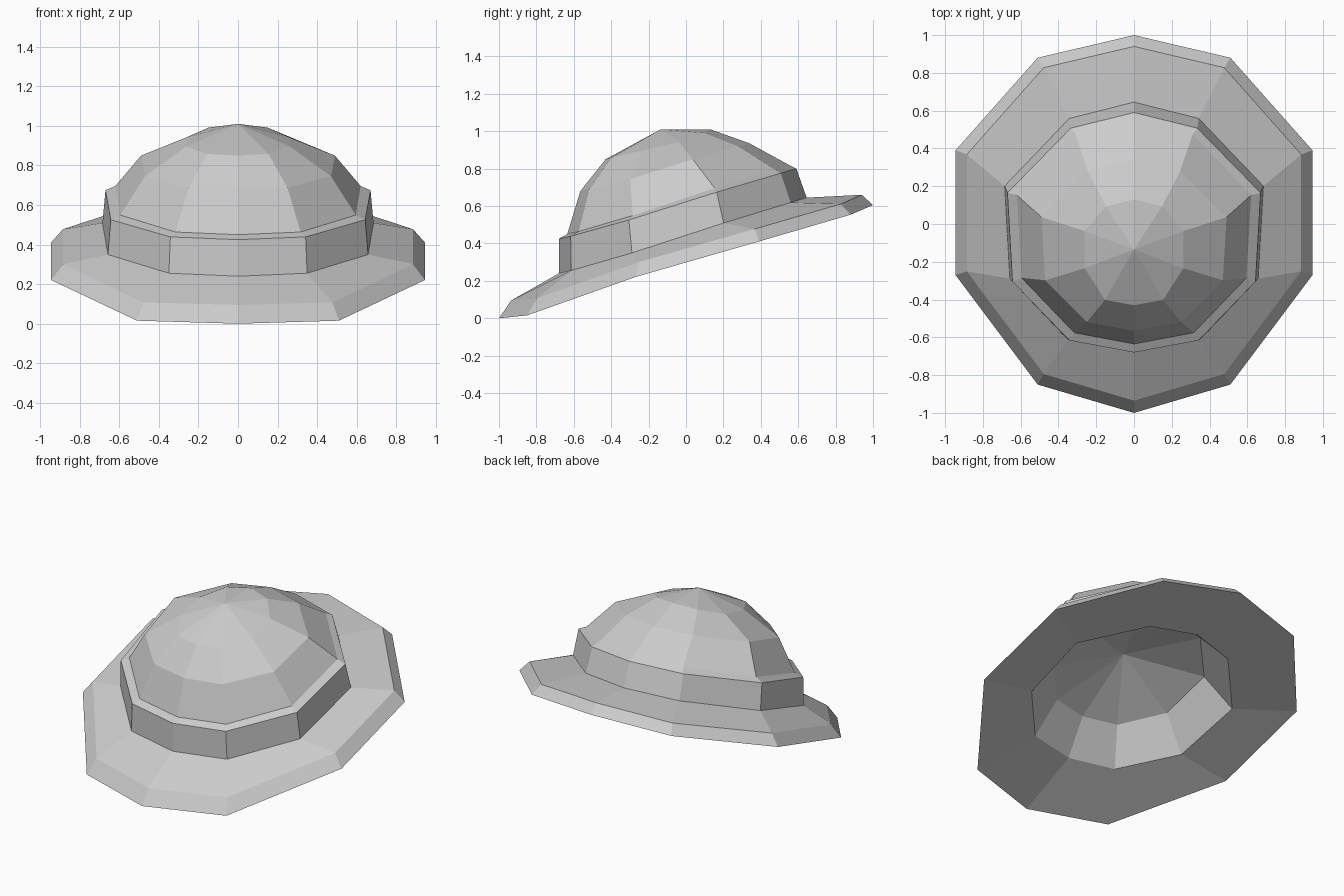
import bpy
import bmesh

if "Cube" in bpy.data.objects:
    bpy.data.objects.remove(bpy.data.objects["Cube"], do_unlink=True)

GREY = (0.6, 0.6, 0.6, 1)
felt = bpy.data.materials.new("grey_felt")
felt.use_nodes = True
felt.diffuse_color = GREY
felt.node_tree.nodes["Principled BSDF"].inputs["Base Color"].default_value = GREY

# Half outlines from front to back: side factor, depth factor, sag
BRIM = [(0, -1, 0), (.54, -.85, -.03), (1, -.27, 0),
        (1, .39, -.01), (.54, .88, -.015), (0, 1, 0)]
CROWN = [(0, -1, 0), (.51, -.9, -.005), (.96, -.41, -.01),
         (1, .33, 0), (.5, .87, 0), (0, 1, 0)]
CAP = [(0, -1, 0), (.56, -.9, 0), (.95, -.3, -.01),
       (.95, .4, -.02), (.54, .87, -.008), (0, 1, 0)]


def ring(outline, half_width, front, back):
    """Ten-sided tilted ring through a front and a back point (y, z)."""
    (front_y, front_z), (back_y, back_z) = front, back
    half = []
    for side, depth, sag in outline:
        t = (depth + 1) / 2
        half.append((side * half_width,
                     front_y + t * (back_y - front_y),
                     front_z + t * (back_z - front_z) + sag))
    mirrored = [(-x, y, z) for x, y, z in reversed(half[1:-1])]
    return half + mirrored


def build(name, rings, apex=None):
    """Join consecutive rings with quads, closing with a fan at the apex."""
    bm = bmesh.new()
    loops = [[bm.verts.new(p) for p in r] for r in rings]
    count = len(loops[0])
    for low, high in zip(loops, loops[1:]):
        for i in range(count):
            j = (i + 1) % count
            bm.faces.new((low[i], low[j], high[j], high[i]))
    if apex:
        tip = bm.verts.new(apex)
        for i in range(count):
            bm.faces.new((loops[-1][i], loops[-1][(i + 1) % count], tip))
    mesh = bpy.data.meshes.new(name)
    bm.to_mesh(mesh)
    bm.free()
    mesh.materials.append(felt)
    obj = bpy.data.objects.new(name, mesh)
    bpy.context.collection.objects.link(obj)
    return obj


# Shared rings
opening = ring(CROWN, .61, (-.61, .18), (.59, .5))
brim_edge = ring(BRIM, .945, (-1, 0), (1, .605))
brim_top = ring(BRIM, .885, (-.935, .095), (.94, .66))
band_foot = ring(CROWN, .685, (-.68, .24), (.645, .645))
band_top = ring(CROWN, .67, (-.68, .425), (.59, .80))

# Brim: flat underside, bevelled rim and sloping top
build("brim", [opening, brim_edge, brim_top, band_foot])

# Crown: faceted dome
crown_foot = ring(CROWN, .62, (-.635, .45), (.55, .82))
crown_middle = ring(CROWN, .49, (-.565, .68), (.34, .935))
crown_upper = ring(CAP, .275, (-.43, .85), (.13, 1.01))
build("crown", [crown_foot, crown_middle, crown_upper], (0, -.135, 1.01))

# Band: raised wall and narrow ledge
build("band", [band_foot, band_top, crown_foot])

# Lining: shallower hollow inside the crown
lining_middle = ring(CROWN, .46, (-.48, .41), (.4, .69))
build("lining", [opening, lining_middle], (0, -.1, .67))
